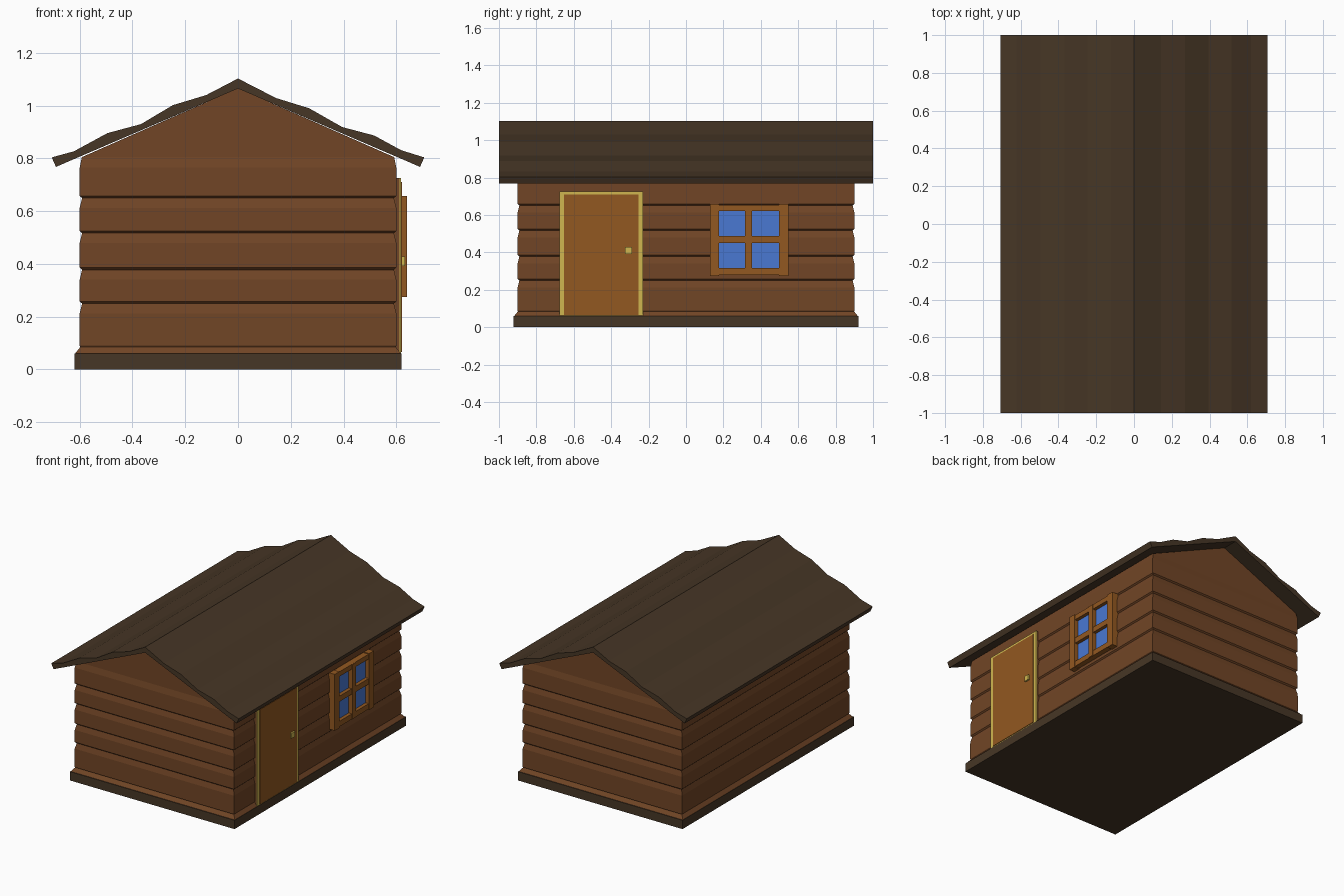
import bpy, bmesh

if "Cube" in bpy.data.objects:
    bpy.data.objects.remove(bpy.data.objects["Cube"])


def mat(name, r, g, b):
    m = bpy.data.materials.new(name)
    m.diffuse_color = (r, g, b, 1)
    m.use_nodes = True
    m.node_tree.nodes["Principled BSDF"].inputs["Base Color"].default_value = m.diffuse_color
    return m


WALL = mat("wall_brown", 0.165, 0.060, 0.019)
DARK = mat("dark_timber", 0.062, 0.037, 0.019)
DOOR = mat("door_wood", 0.290, 0.098, 0.015)
GOLD = mat("pale_gold", 0.63, 0.47, 0.08)
GLASS = mat("blue_glass", 0.068, 0.19, 0.65)


def finish(name, bm, material):
    bmesh.ops.recalc_face_normals(bm, faces=bm.faces)
    me = bpy.data.meshes.new(name)
    bm.to_mesh(me)
    bm.free()
    me.materials.append(material)
    ob = bpy.data.objects.new(name, me)
    bpy.context.collection.objects.link(ob)
    return ob


def box(name, x, y, z, material):
    bm = bmesh.new()
    bmesh.ops.create_cube(bm, size=1)
    for v in bm.verts:
        for i, (lo, hi) in enumerate((x, y, z)):
            v.co[i] = lo if v.co[i] < 0 else hi
    return finish(name, bm, material)


def prism(name, profile, half, material):
    """Extrude an x-z outline along y."""
    bm = bmesh.new()
    f = bm.faces.new([bm.verts.new((x, -half, z)) for x, z in profile])
    ext = bmesh.ops.extrude_face_region(bm, geom=[f])
    for v in ext["geom"]:
        if isinstance(v, bmesh.types.BMVert):
            v.co.y = half
    return finish(name, bm, material)


# Foundation
box("foundation", (-0.62, 0.62), (-0.923, 0.923), (0, 0.06), DARK)

# Lapped log walls: stacked rectangular rings, (height, outward offset)
rings = [(0.055, 0.018), (0.06, 0.018), (0.085, 0.0)]
for z in (0.25, 0.378, 0.517, 0.65):
    rings += [(z + 0.001 - 0.039, 0.0), (z, -0.008), (z + 0.006, 0.001)]
rings = [(0.055, 0.018), (0.06, 0.018), (0.085, -0.002), (0.09, 0.001)]
for z in (0.25, 0.378, 0.517, 0.65):
    rings += [(z - 0.037, 0.0), (z, -0.009), (z + 0.008, 0.0)]
rings += [(0.765, 0.0), (0.806, -0.008)]
bm = bmesh.new()
loops = [[bm.verts.new((sx * (0.60 + o), sy * (0.90 + o), z))
          for sx, sy in ((-1, -1), (1, -1), (1, 1), (-1, 1))] for z, o in rings]
for a, b in zip(loops, loops[1:]):
    for i in range(4):
        j = (i + 1) % 4
        bm.faces.new((a[i], a[j], b[j], b[i]))
bm.faces.new(loops[0])
bm.faces.new(loops[-1])
finish("log_walls", bm, WALL)

# Gable ends
prism("gables", [(-0.592, 0.805), (0.592, 0.805), (0, 1.066)], 0.892, WALL)

# Roof with wavy plank courses
roof = [(-0.706, 0.804), (-0.622, 0.827), (-0.495, 0.896), (-0.368, 0.93),
        (-0.247, 1.002), (-0.121, 1.04), (0, 1.103), (0.144, 1.029),
        (0.27, 0.99), (0.395, 0.919), (0.516, 0.887), (0.619, 0.831),
        (0.706, 0.804), (0.69, 0.768), (0, 1.065), (-0.69, 0.768)]
prism("roof", roof, 1.0, DARK)

# Door on the right side
box("door_backing", (0.58, 0.614), (-0.676, -0.23), (0.06, 0.725), WALL)
box("door_surround", (0.612, 0.618), (-0.677, -0.229), (0.061, 0.726), GOLD)
box("door_panel", (0.60, 0.622), (-0.651, -0.254), (0.066, 0.71), DOOR)
box("door_knob", (0.62, 0.633), (-0.326, -0.290), (0.392, 0.428), GOLD)

# Window on the right side: glass behind posts and rails
box("window_glass", (0.58, 0.612), (0.15, 0.52), (0.295, 0.64), GLASS)
for i, y in enumerate(((0.127, 0.176), (0.316, 0.353), (0.498, 0.549))):
    edge = 0.0 if i != 1 else 0.006
    box(f"window_post_{i + 1}", (0.59, 0.64), y, (0.274 + edge, 0.658 - edge), DOOR)
for i, z in enumerate(((0.279, 0.316), (0.449, 0.487), (0.62, 0.653))):
    box(f"window_rail_{i + 1}", (0.59, 0.636), (0.14, 0.535), z, DOOR)
